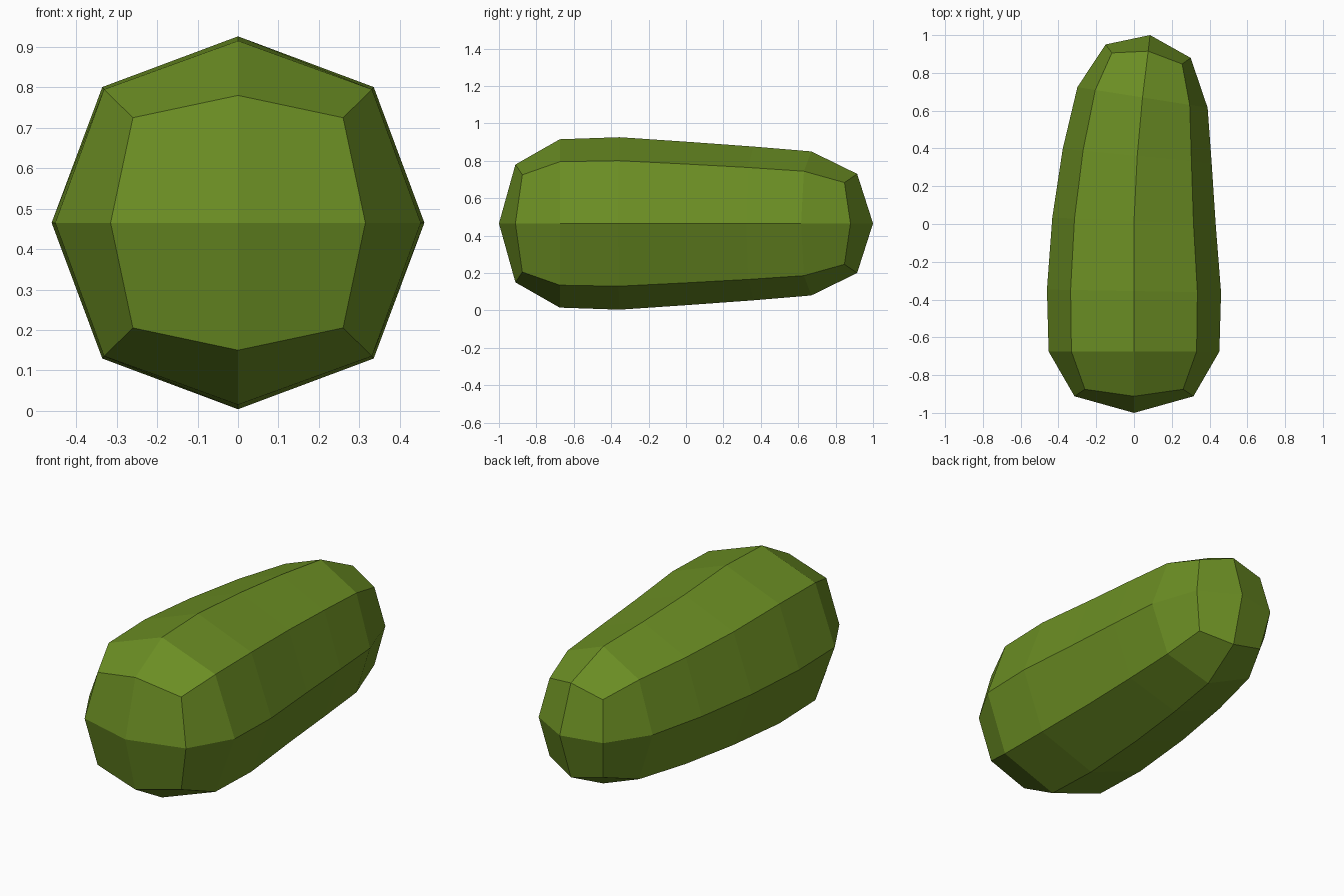
import bpy
import bmesh
from math import radians
from mathutils import Matrix, Vector

cube = bpy.data.objects.get("Cube")
if cube:
    bpy.data.objects.remove(cube, do_unlink=True)

MID_Z = 0.465

# Olive green skin
green = bpy.data.materials.new("olive_green")
green.use_nodes = True
colour = (0.147, 0.270, 0.017, 1)
green.diffuse_color = colour
green.node_tree.nodes["Principled BSDF"].inputs["Base Color"].default_value = colour

# Rings from front to back:
# centre x, centre y, tilt, half width, half height, diagonal ratio, diagonal y shift
RINGS = [
    (0.000, -0.912, 0.0, 0.315, 0.315, 0.825, 0.037),
    (0.000, -0.675, 0.0, 0.452, 0.450, 0.733, 0.0),
    (0.000, -0.355, -1.0, 0.461, 0.461, 0.728, 0.0),
    (0.000, 0.015, -2.5, 0.433, 0.436, 0.728, 0.0),
    (0.017, 0.360, -5.5, 0.396, 0.411, 0.728, 0.0),
    (0.045, 0.670, -9.0, 0.349, 0.385, 0.725, 0.0),
    (0.075, 0.915, -9.0, 0.228, 0.265, 0.825, -0.039),
]
# Octagon directions: even ones on the axes, odd ones on the diagonals
STEPS = [(1, 0), (1, 1), (0, 1), (-1, 1), (-1, 0), (-1, -1), (0, -1), (1, -1)]

bm = bmesh.new()


def add_ring(cx, cy, tilt, half_w, half_h, diagonal, shift):
    turn = Matrix.Rotation(radians(tilt), 3, "Z")
    ring = []
    for i, (sx, sz) in enumerate(STEPS):
        k, dy = (diagonal, shift) if i % 2 else (1, 0)
        offset = turn @ Vector((sx * half_w * k, dy, sz * half_h * k))
        ring.append(bm.verts.new(Vector((cx, cy, MID_Z)) + offset))
    return ring


def add_cap(ring, tip):
    # Four quads meeting at the tip
    centre = bm.verts.new(tip)
    for i in range(0, 8, 2):
        bm.faces.new((centre, ring[i], ring[i + 1], ring[(i + 2) % 8]))


# Long body
rings = [add_ring(*r) for r in RINGS]
for a, b in zip(rings, rings[1:]):
    for i in range(8):
        j = (i + 1) % 8
        bm.faces.new((a[i], a[j], b[j], b[i]))

# Blunt ends
add_cap(rings[0], (0, -1, MID_Z))
add_cap(rings[-1], (0.085, 1, MID_Z))

bmesh.ops.recalc_face_normals(bm, faces=bm.faces)
mesh = bpy.data.meshes.new("pickled_gherkin")
bm.to_mesh(mesh)
bm.free()
mesh.materials.append(green)
body = bpy.data.objects.new("pickled_gherkin", mesh)
bpy.context.collection.objects.link(body)
